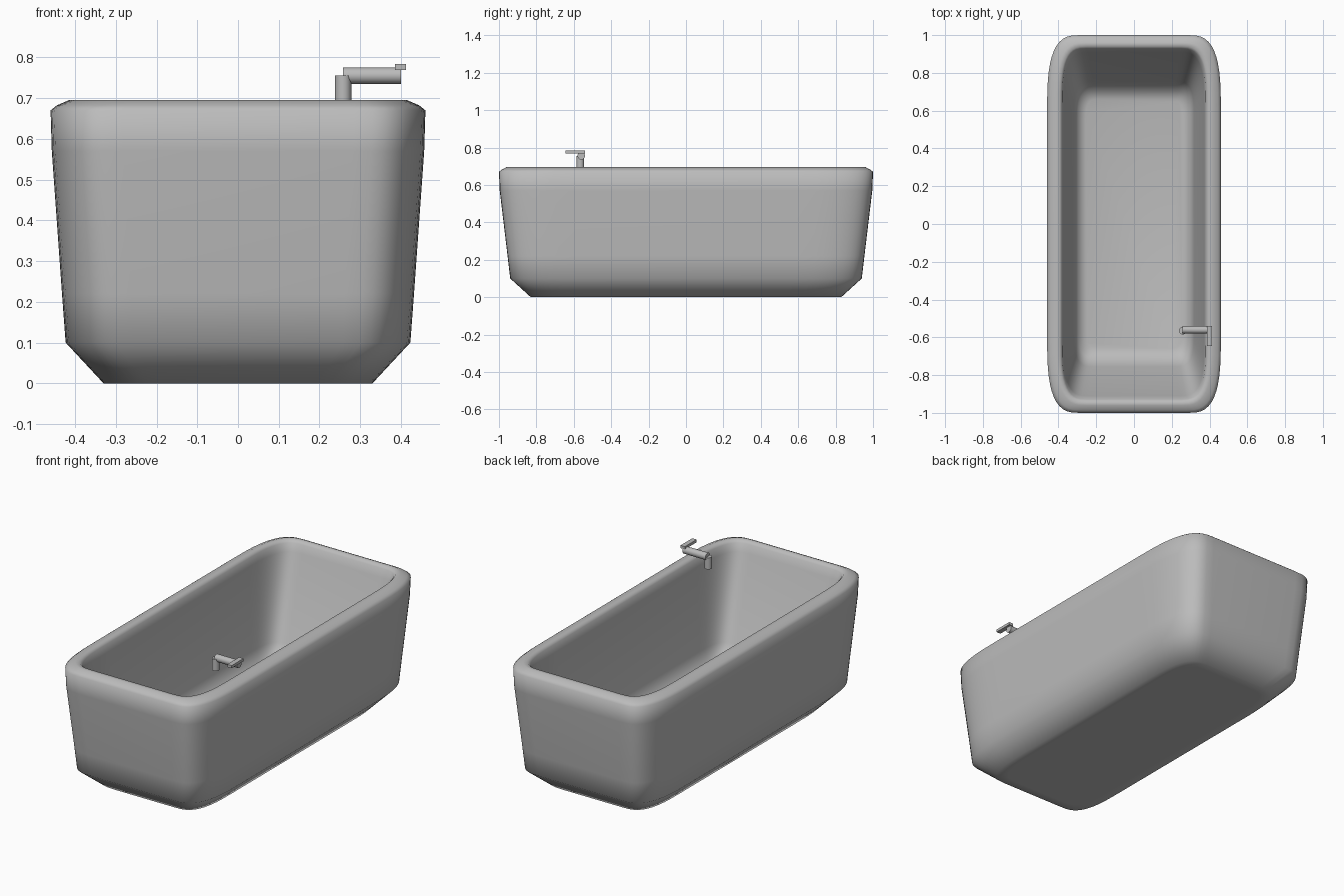
import bpy, bmesh, math
from mathutils import Vector

if "Cube" in bpy.data.objects:
    bpy.data.objects.remove(bpy.data.objects["Cube"])

grey = bpy.data.materials.new("warm grey enamel")
grey.diffuse_color = (0.5, 0.5, 0.5, 1)
grey.use_nodes = True
grey.node_tree.nodes["Principled BSDF"].inputs["Base Color"].default_value = grey.diffuse_color


def finish(name, bm, angle=None):
    bmesh.ops.recalc_face_normals(bm, faces=bm.faces)
    mesh = bpy.data.meshes.new(name)
    bm.to_mesh(mesh)
    bm.free()
    mesh.materials.append(grey)
    ob = bpy.data.objects.new(name, mesh)
    bpy.context.collection.objects.link(ob)
    bpy.context.view_layer.objects.active = ob
    ob.select_set(True)
    if angle is None:
        bpy.ops.object.shade_smooth()
    else:
        bpy.ops.object.shade_smooth_by_angle(angle=math.radians(angle))
    ob.select_set(False)
    return ob


def ring(bm, hx, hy, z, rx, ry, power=3.0, n=12):
    """Rectangle with soft, superelliptic corners."""
    corner = []
    for i in range(n + 1):
        a = math.pi / 2 * i / n
        corner.append((hx - rx + rx * math.cos(a) ** (2 / power) if i < n else hx - rx,
                       hy - ry + ry * math.sin(a) ** (2 / power)))
    loop = corner + [(-x, y) for x, y in reversed(corner)]
    loop += [(-x, -y) for x, y in corner] + [(x, -y) for x, y in reversed(corner)]
    return [bm.verts.new((x, y, z)) for x, y in loop]


# tub: outer shell, rim and basin lofted as one skin
sections = [
    (0.28, 0.78, 0.00, 0.12, 0.26), (0.33, 0.83, 0.00, 0.14, 0.30),
    (0.423, 0.94, 0.10, 0.165, 0.36), (0.432, 0.954, 0.22, 0.17, 0.37),
    (0.457, 0.996, 0.57, 0.175, 0.40), (0.46, 1.00, 0.67, 0.175, 0.40),
    (0.445, 0.985, 0.682, 0.17, 0.39), (0.415, 0.96, 0.695, 0.16, 0.36),
    (0.392, 0.94, 0.695, 0.14, 0.32), (0.38, 0.928, 0.682, 0.13, 0.30),
    (0.372, 0.91, 0.64, 0.13, 0.28), (0.318, 0.755, 0.20, 0.10, 0.18),
    (0.295, 0.705, 0.125, 0.08, 0.14), (0.255, 0.66, 0.11, 0.06, 0.11),
]
bm = bmesh.new()
rings = [ring(bm, *s) for s in sections]
for a, b in zip(rings, rings[1:]):
    for i in range(len(a)):
        j = (i + 1) % len(a)
        bm.faces.new((a[i], a[j], b[j], b[i]))
bm.faces.new(rings[0])
bm.faces.new(rings[-1])
finish("bathtub", bm)


def cylinder(name, start, end, radius):
    start, end = Vector(start), Vector(end)
    axis = end - start
    bm = bmesh.new()
    bmesh.ops.create_cone(bm, cap_ends=True, segments=24, radius1=radius,
                          radius2=radius, depth=axis.length)
    bm.transform(axis.to_track_quat('Z', 'Y').to_matrix().to_4x4())
    bmesh.ops.translate(bm, vec=(start + end) / 2, verts=bm.verts)
    finish(name, bm, 40)


# tap: upright pipe, spout and flat lever
cylinder("tap_upright", (0.258, -0.565, 0.69), (0.258, -0.565, 0.755), 0.02)
cylinder("tap_spout", (0.258, -0.56, 0.755), (0.40, -0.56, 0.755), 0.02)
bm = bmesh.new()
bmesh.ops.create_cube(bm, size=1)
bmesh.ops.scale(bm, vec=(0.027, 0.105, 0.015), verts=bm.verts)
bmesh.ops.translate(bm, vec=(0.399, -0.593, 0.776), verts=bm.verts)
finish("tap_lever", bm, 30)
